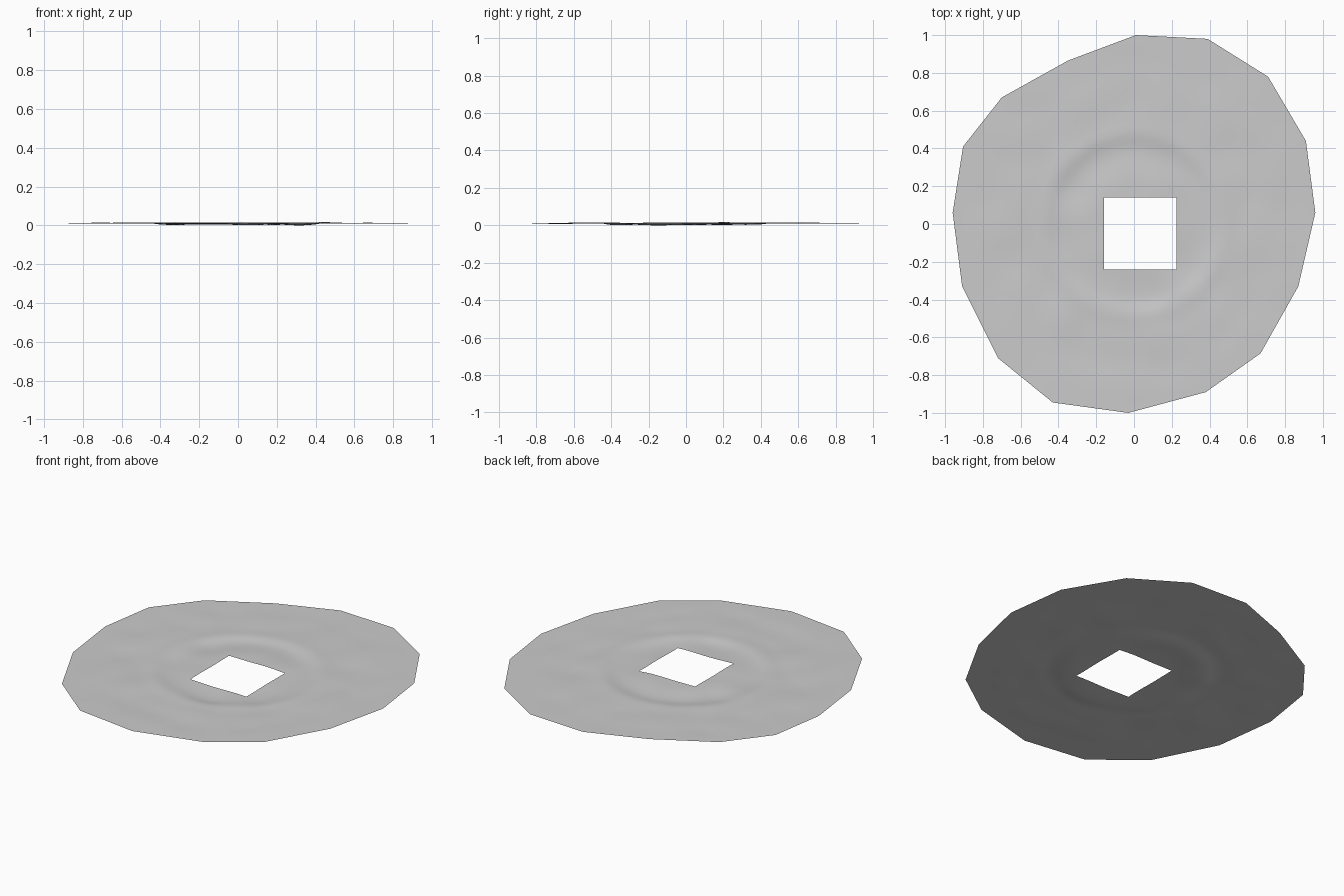
import bpy, bmesh, math
from mathutils import Vector, noise

if "Cube" in bpy.data.objects:
    bpy.data.objects.remove(bpy.data.objects["Cube"])

# Outer outline, clockwise from the back
RIM = [(0.01, 1.0), (0.39, 0.98), (0.71, 0.78), (0.91, 0.44),
       (0.96, 0.06), (0.87, -0.33), (0.67, -0.685), (0.38, -0.89),
       (-0.03, -1.0), (-0.43, -0.945), (-0.72, -0.71), (-0.91, -0.33),
       (-0.96, 0.06), (-0.905, 0.41), (-0.70, 0.67), (-0.35, 0.865)]
# Square opening, each corner facing a diagonal rim corner
HOLE = [(0.225, 0.14), (0.225, -0.24), (-0.16, -0.24), (-0.16, 0.14)]
SUB, RINGS = 6, 28


def resample(points, n):
    """Split every side of a closed outline into n equal steps."""
    pts = [Vector(p) for p in points]
    return [a.lerp(b, i / n) for a, b in zip(pts, pts[1:] + pts[:1])
            for i in range(n)]


def height(p, t):
    """Gentle ripples that fade out at the rim, with a faint round ridge."""
    r = p.length
    fade = min(1, (1 - t) * 4)
    ridge = 0.004 * math.exp(-((r - 0.48) / 0.05) ** 2)
    dip = -0.005 * math.exp(-((r - 0.36) / 0.12) ** 2)
    ripple = 0.004 * noise.noise((p.x * 5, p.y * 5, 0.3))
    return 0.012 + fade * (ridge + dip + ripple)


# Sheet skinned in rings from the opening out to the rim
outer = resample(RIM[2:] + RIM[:2], SUB)
inner = resample(HOLE, SUB * 4)
bm = bmesh.new()
rows = []
for k in range(RINGS + 1):
    t = k / RINGS
    row = []
    for a, b in zip(inner, outer):
        p = a.lerp(b, t)
        row.append(bm.verts.new((p.x, p.y, height(p, t))))
    rows.append(row)
n = len(outer)
for lo, hi in zip(rows, rows[1:]):
    for i in range(n):
        j = (i + 1) % n
        bm.faces.new((lo[i], lo[j], hi[j], hi[i]))

# Rest the lowest dip on the ground
low = min(v.co.z for v in bm.verts)
top = 0.012
for v in bm.verts:
    if v.co.z < top:
        v.co.z = top * (v.co.z - low) / (top - low)
bm.normal_update()
for f in bm.faces:
    if f.normal.z < 0:
        f.normal_flip()
    f.smooth = True

mesh = bpy.data.meshes.new("rippled_sheet")
bm.to_mesh(mesh)
bm.free()
sheet = bpy.data.objects.new("rippled_sheet", mesh)
bpy.context.collection.objects.link(sheet)
